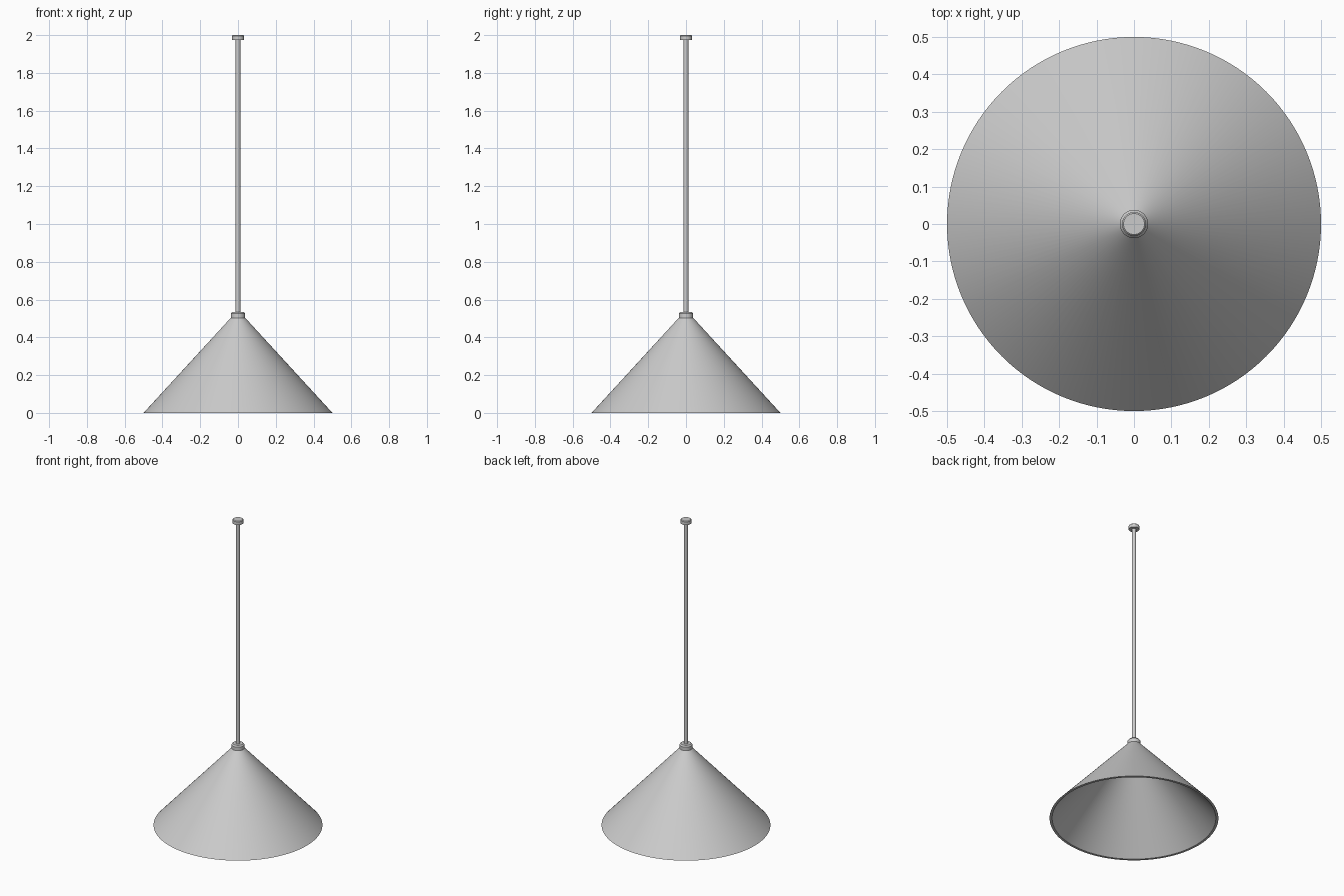
import bpy, bmesh, math

if "Cube" in bpy.data.objects:
    bpy.data.objects.remove(bpy.data.objects["Cube"])


def lathe(name, profile, sides=96):
    """Spin a closed (radius, z) outline around the z axis."""
    bm = bmesh.new()
    rings = []
    for r, z in profile:
        if r == 0:
            rings.append([bm.verts.new((0, 0, z))] * sides)
        else:
            rings.append([bm.verts.new((r * math.cos(2 * math.pi * i / sides),
                                        r * math.sin(2 * math.pi * i / sides), z))
                          for i in range(sides)])
    for a, b in zip(rings, rings[1:] + rings[:1]):
        for i in range(sides):
            j = (i + 1) % sides
            corners = list(dict.fromkeys((a[i], a[j], b[j], b[i])))
            if len(corners) > 2:
                bm.faces.new(corners)
    bmesh.ops.recalc_face_normals(bm, faces=bm.faces)
    mesh = bpy.data.meshes.new(name)
    bm.to_mesh(mesh)
    bm.free()
    obj = bpy.data.objects.new(name, mesh)
    bpy.context.collection.objects.link(obj)
    bpy.ops.object.select_all(action='DESELECT')
    obj.select_set(True)
    bpy.context.view_layer.objects.active = obj
    bpy.ops.object.shade_smooth_by_angle(angle=math.radians(30))
    return obj


# Hollow conical shade with a flat rim
lathe("shade", [(0.5, 0), (0.032, 0.51), (0.018, 0.51), (0.485, 0)], 128)

# Collar joining the shade and the rod
lathe("shade_collar", [(0, 0.503), (0.038, 0.503), (0.038, 0.526),
                       (0.031, 0.535), (0, 0.535)], 48)

# Long hanging rod
lathe("hanging_rod", [(0, 0.53), (0.0125, 0.53), (0.0125, 1.98), (0, 1.98)], 32)

# Ceiling cap with a slightly bevelled top edge
lathe("ceiling_cap", [(0, 1.975), (0.032, 1.975), (0.032, 1.996),
                      (0.028, 2.0), (0, 2.0)], 48)
